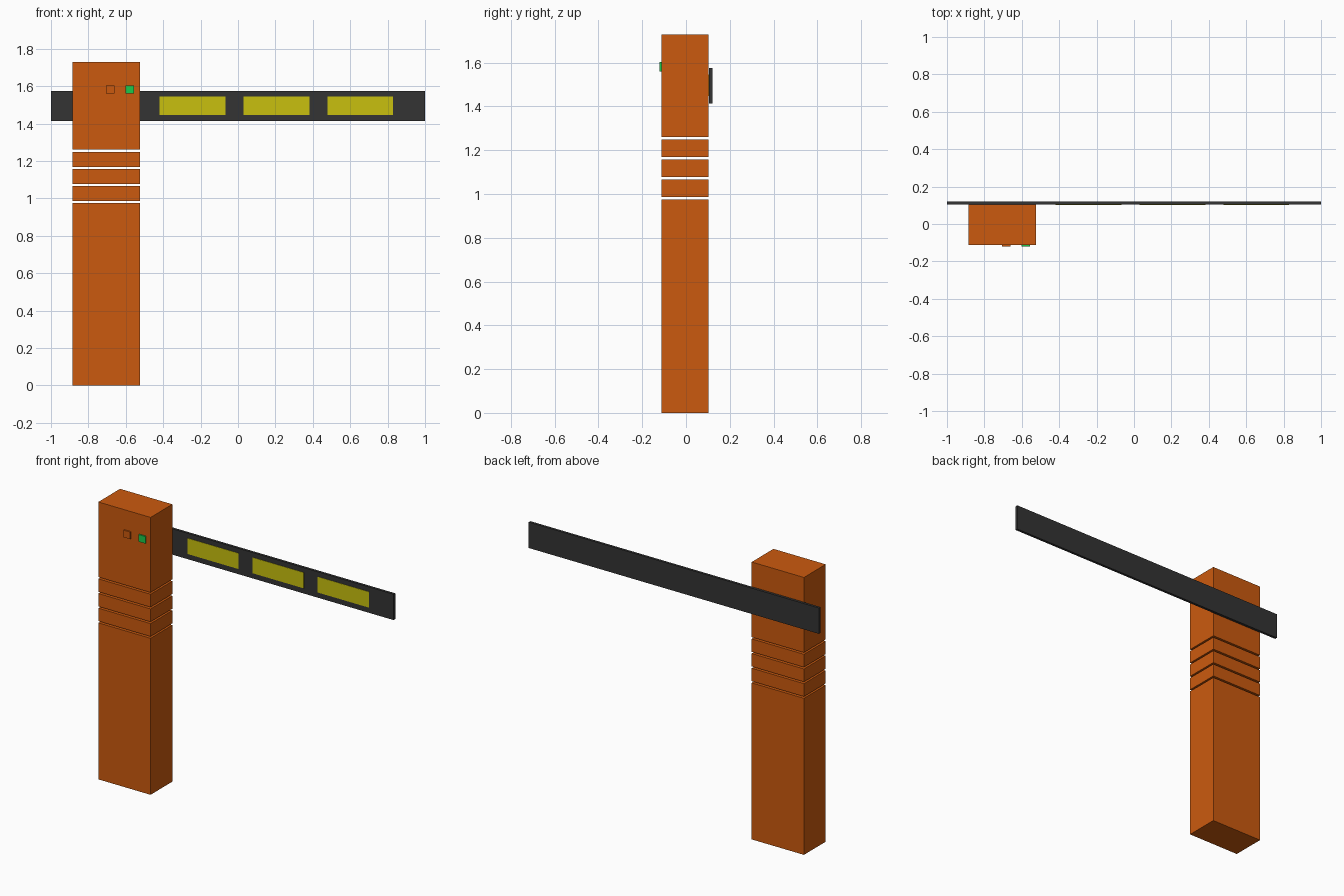
import bpy
import bmesh
from mathutils import Vector

if "Cube" in bpy.data.objects:
    bpy.data.objects.remove(bpy.data.objects["Cube"])


def material(name, rgb):
    m = bpy.data.materials.new(name)
    m.diffuse_color = (*rgb, 1.0)
    m.use_nodes = True
    m.node_tree.nodes["Principled BSDF"].inputs["Base Color"].default_value = m.diffuse_color
    return m


ORANGE = material("orange paint", (0.60, 0.102, 0.0045))
DARK = material("dark grey", (0.033, 0.033, 0.033))
YELLOW = material("yellow", (0.58, 0.53, 0.0045))
GREEN = material("green", (0.012, 0.58, 0.07))


def box(name, xs, ys, zs, mat):
    """Box given by its (min, max) range along each axis."""
    lo, hi = (Vector(v) for v in zip(xs, ys, zs))
    bm = bmesh.new()
    bmesh.ops.create_cube(bm, size=1.0)
    bmesh.ops.scale(bm, vec=hi - lo, verts=bm.verts)
    mesh = bpy.data.meshes.new(name)
    bm.to_mesh(mesh)
    bm.free()
    mesh.materials.append(mat)
    obj = bpy.data.objects.new(name, mesh)
    obj.location = (lo + hi) / 2
    bpy.context.collection.objects.link(obj)
    return obj


# Cabinet: lower body, three slats and head, separated by open gaps
CAB_X, CAB_Y = (-0.885, -0.525), (-0.111, 0.103)
GAP, PITCH, BODY_TOP, TOP = 0.011, 0.0914, 0.975, 1.728
box("cabinet_body", CAB_X, CAB_Y, (0, BODY_TOP), ORANGE)
for i in range(3):
    z = BODY_TOP + i * PITCH
    box(f"cabinet_slat_{i + 1}", CAB_X, CAB_Y, (z + GAP, z + PITCH), ORANGE)
box("cabinet_head", CAB_X, CAB_Y, (BODY_TOP + 3 * PITCH + GAP, TOP), ORANGE)

# Square buttons on the front of the head
for name, x, mat in (("plain_button", -0.682, ORANGE), ("green_button", -0.578, GREEN)):
    box(name, (x - 0.023, x + 0.023), (-0.12, CAB_Y[0]), (1.56, 1.604), mat)

# Barrier arm behind the cabinet
ARM_FRONT = 0.104
box("barrier_arm", (-1, 1), (ARM_FRONT, 0.12), (1.414, 1.575), DARK)

# Yellow panels on the front of the arm
for i in range(3):
    x = -0.42 + i * 0.449
    box(f"yellow_panel_{i + 1}", (x, x + 0.352),
        (ARM_FRONT - 0.002, ARM_FRONT + 0.001), (1.447, 1.545), YELLOW)
